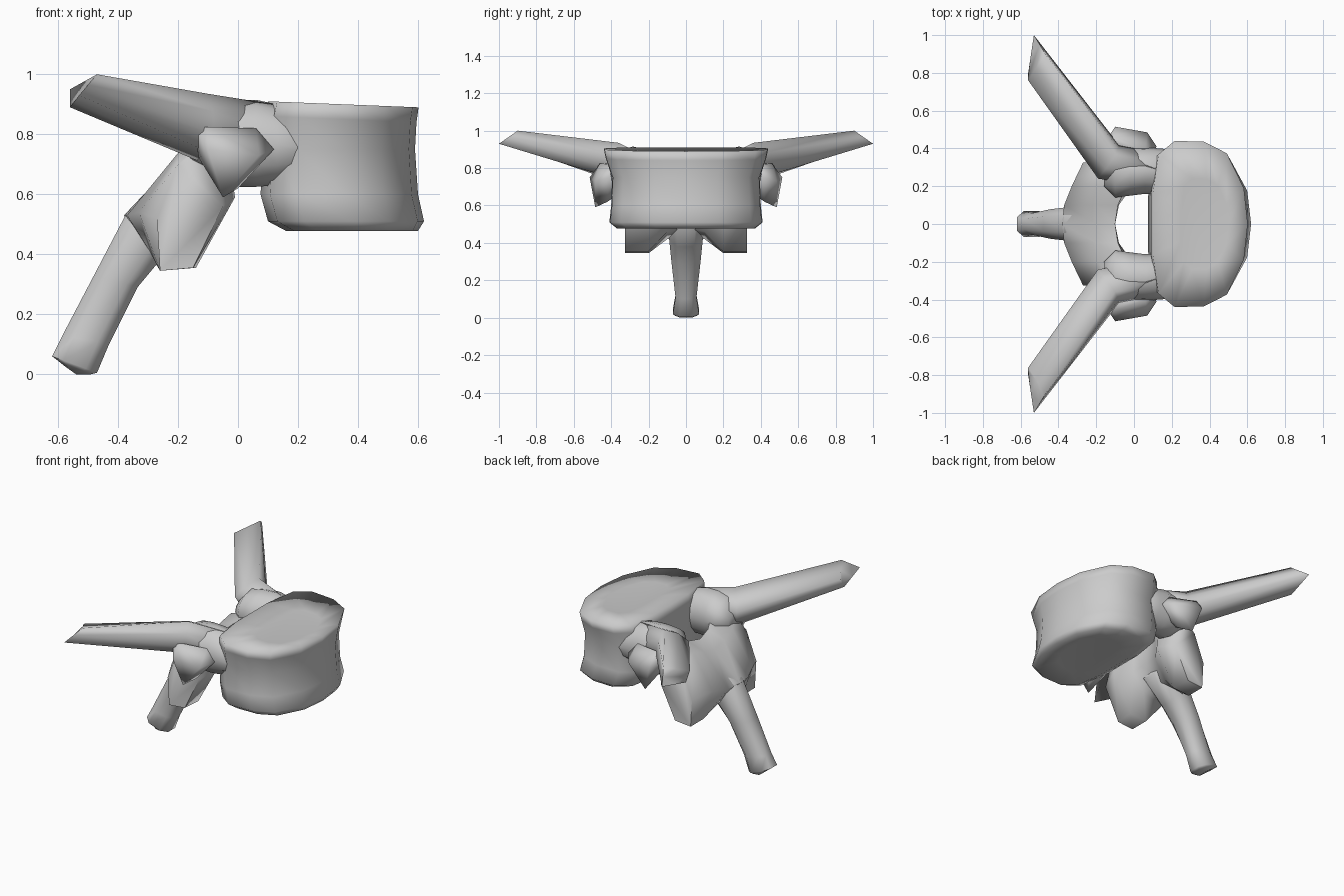
import bpy, bmesh, math
from mathutils import Vector

if "Cube" in bpy.data.objects:
    bpy.data.objects.remove(bpy.data.objects["Cube"])


def finish(bm, name, angle):
    bmesh.ops.recalc_face_normals(bm, faces=bm.faces[:])
    me = bpy.data.meshes.new(name)
    bm.to_mesh(me)
    bm.free()
    for p in me.polygons:
        p.use_smooth = True
    me.set_sharp_from_angle(angle=math.radians(angle))
    ob = bpy.data.objects.new(name, me)
    bpy.context.collection.objects.link(ob)
    return ob


def loft(name, rings, angle=110):
    bm = bmesh.new()
    vs = [[bm.verts.new(p) for p in r] for r in rings]
    n = len(rings[0])
    for a, b in zip(vs, vs[1:]):
        for i in range(n):
            j = (i + 1) % n
            bm.faces.new((a[i], a[j], b[j], b[i]))
    bm.faces.new(vs[0])
    bm.faces.new(vs[-1])
    return finish(bm, name, angle)


def hull(name, pts):
    bm = bmesh.new()
    for p in pts:
        bm.verts.new(p)
    bmesh.ops.convex_hull(bm, input=bm.verts[:])
    return finish(bm, name, 75)


def flip(pts, s):
    return [(x, y * s, z) for x, y, z in pts]


def rounded(pts, push):
    # add a bulged point between each pair of corners
    vs = [Vector(p) for p in pts]
    c = sum(vs, Vector()) / len(vs)
    out = []
    for i, v in enumerate(vs):
        m = (v + vs[(i + 1) % len(vs)]) / 2
        out += [tuple(v), tuple(c + (m - c) * push)]
    return out


# vertebral body: kidney outline (unit x, unit y) stacked with a waist
half = [(0, 0), (0, .37), (.06, .84), (.23, 1), (.54, .99), (.78, .85), (.96, .43), (1, 0)]
outline = half + [(u, -v) for u, v in half[-2:0:-1]]
levels = [(.49, .25, .5, .22), (.478, .16, .60, .37), (.51, .10, .62, .41),
          (.60, .075, .60, .40), (.75, .085, .59, .395), (.84, .09, .595, .43),
          (.89, .10, .602, .44), (.875, .25, .5, .24)]
rings = []
for z, x0, x1, w in levels:
    tilt = .04 if z > .8 else 0
    rings.append([(x0 + (x1 - x0) * u, w * v, z + tilt * (.6 - x0 - (x1 - x0) * u))
                  for u, v in outline])
loft("vertebral_body", rings)

for s, side in ((1, "left"), (-1, "right")):
    # pedicle joining the body to the arch: x, centre y, y radius, centre z, z radius
    ped = []
    for x, yc, ry, zc, rz in [(.28, .27, .12, .75, .08), (.13, .28, .12, .765, .135),
                              (.06, .285, .125, .77, .145), (-.02, .28, .13, .77, .145),
                              (-.10, .28, .14, .79, .11), (-.16, .28, .08, .77, .06)]:
        ped.append([(x, s * (yc + ry * math.cos(t * math.tau / 12)),
                     zc + rz * math.sin(t * math.tau / 12)) for t in range(12)])
    loft("pedicle_" + side, ped)

    # long transverse process swept back and outward
    root = [(.12, .38, .80), (.12, .29, .90), (.06, .20, .84), (.05, .30, .68)]
    base = [(-.08, .42, .80), (-.10, .36, .935), (-.19, .24, .84), (-.13, .33, .71)]
    tip = [(-.53, 1.0, .93), (-.47, .90, 1.0), (-.56, .76, .95), (-.56, .80, .89)]
    loft("transverse_process_" + side,
         [flip(rounded(root, 1.15), s), flip(rounded(base, 1.2), s),
          flip(rounded(tip, 1.0), s)])

    # upper joint knob with a rear lip and a lower point
    hull("upper_joint_" + side, flip(
        [(-.15, .44, .825), (-.10, .46, .825), (-.10, .515, .75), (.07, .485, .73),
         (.12, .41, .75), (-.05, .485, .59), (0, .42, .62), (-.13, .40, .72),
         (.05, .30, .75), (-.05, .30, .70), (.06, .40, .82)], s))

# lamina with the lower joints, lofted across y from side to side
sections = [
    (0, [(-.10, .74), (-.20, .70), (-.38, .53), (-.32, .44), (-.18, .48), (-.10, .60)]),
    (.1, [(-.085, .76), (-.20, .72), (-.37, .53), (-.30, .42), (-.16, .46), (-.08, .58)]),
    (.2, [(-.04, .80), (-.19, .75), (-.33, .54), (-.26, .345), (-.14, .355), (-.01, .59)]),
    (.325, [(-.10, .78), (-.20, .70), (-.27, .52), (-.26, .345), (-.15, .355), (-.05, .56)])]
full = [(-y, p) for y, p in sections[:0:-1]] + sections
loft("lamina", [[(x, y, z) for x, z in p] for y, p in full], 75)

# spinous process: (upper x,z), (lower x,z), half width
spine = [((-.20, .68), (-.12, .52), .10), ((-.37, .54), (-.26, .38), .09),
         ((-.48, .33), (-.335, .29), .078), ((-.585, .13), (-.43, .10), .056),
         ((-.62, .06), (-.47, .005), .07), ((-.60, .045), (-.49, 0), .06),
         ((-.575, .025), (-.54, 0), .045)]
rings = []
for (ux, uz), (lx, lz), w in spine:
    ring = []
    for k, v in [(0, .5), (.25, 1), (.75, 1), (1, .5), (1, -.5), (.75, -1), (.25, -1), (0, -.5)]:
        ring.append((ux + (lx - ux) * k, w * v, uz + (lz - uz) * k))
    rings.append(ring)
loft("spinous_process", rings, 75)
